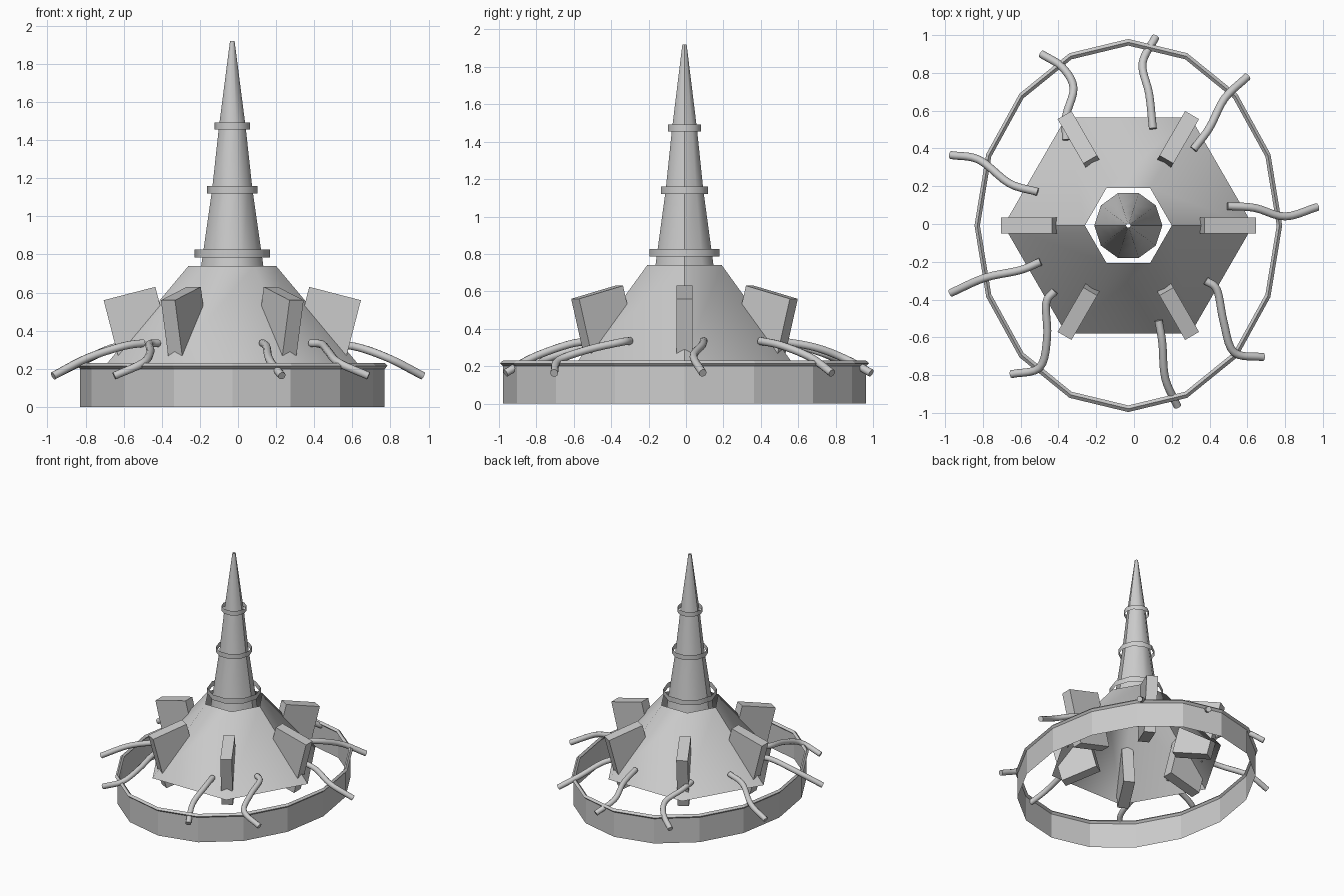
import bpy, bmesh, math
from mathutils import Matrix, Vector

if "Cube" in bpy.data.objects:
    bpy.data.objects.remove(bpy.data.objects["Cube"])

CX, CY = -0.03, -0.008
grey = bpy.data.materials.new("plain grey")
grey.diffuse_color = (0.6, 0.6, 0.6, 1)
grey.use_nodes = True
grey.node_tree.nodes["Principled BSDF"].inputs["Base Color"].default_value = grey.diffuse_color


def finish(bm, name, smooth=False):
    bmesh.ops.recalc_face_normals(bm, faces=bm.faces)
    for f in bm.faces:
        f.smooth = smooth
    me = bpy.data.meshes.new(name)
    bm.to_mesh(me)
    bm.free()
    me.materials.append(grey)
    ob = bpy.data.objects.new(name, me)
    bpy.context.collection.objects.link(ob)
    return ob


def lathe(name, profile, sides, smooth=False, closed=False, sx=1, sy=1, seam=False):
    """Open shell from (radius, z) points; the radius is scaled per axis."""
    bm = bmesh.new()
    rows = []
    for r, z in profile:
        angles = [2 * math.pi * i / sides for i in range(sides)]
        rows.append([bm.verts.new((CX + r * sx * math.cos(a), CY + r * sy * math.sin(a), z))
                     for a in angles])
    pairs = list(zip(rows, rows[1:]))
    if closed:
        pairs.append((rows[-1], rows[0]))
    for lo, hi in pairs:
        for i in range(sides):
            j = (i + 1) % sides
            bm.faces.new((lo[i], lo[j], hi[j], hi[i]))
    if seam:  # crease where the front and back halves meet
        for e in bm.edges:
            if all(abs(v.co.y - CY) < 1e-4 for v in e.verts):
                e.smooth = False
    return finish(bm, name, smooth)


# oval outer wall, one surface thick, with a diamond-section rim
lathe("oval_wall", [(1, 0), (1, 0.215)], 16, sx=0.80, sy=0.97)
rim = [(1.018, 0.215), (1, 0.230), (0.982, 0.215), (1, 0.200)]
lathe("oval_rim", rim, 16, closed=True, sx=0.80, sy=0.97)

# six-sided skirt, open at both ends
lathe("skirt", [(0.66, 0.225), (0.23, 0.74)], 6, smooth=True, seam=True)

# tapering spire and its loose bands
spire = [(0.18, 0.61), (0.163, 0.74), (0.106, 1.14), (0.070, 1.47), (0.012, 1.92)]
lathe("spire", spire, 10, smooth=True, seam=True)
for n, (r, z0, z1) in enumerate([(0.197, 0.785, 0.827), (0.133, 1.12, 1.16),
                                 (0.093, 1.455, 1.492)]):
    lathe(f"spire_band_{n + 1}", [(r, z0), (r, z1)], 10, smooth=True)

# six tilted fins through the corners of the skirt
LENGTH, HEIGHT, WIDTH, TILT = 0.28, 0.43, 0.085, math.radians(14.5)
for k in range(6):
    bm = bmesh.new()
    bmesh.ops.create_cube(bm, size=1)
    bmesh.ops.scale(bm, vec=(LENGTH, WIDTH, HEIGHT), verts=bm.verts)
    # outer top corner is the pivot
    bmesh.ops.translate(bm, vec=(-LENGTH / 2, 0, -HEIGHT / 2), verts=bm.verts)
    m = (Matrix.Translation((CX, CY, 0)) @ Matrix.Rotation(k * math.pi / 3, 4, 'Z')
         @ Matrix.Translation((0.675, 0, 0.56)) @ Matrix.Rotation(TILT, 4, 'Y'))
    bmesh.ops.transform(bm, matrix=m, verts=bm.verts)
    finish(bm, f"fin_{k + 1}")

# nine curling tentacles, root to tip in plan; height falls along the length
paths = [
    [(-.36, .445), (-.36, .57), (-.32, .72), (-.38, .83), (-.49, .90)],
    [(.10, .505), (.08, .69), (.045, .85), (.115, .99)],
    [(.315, .395), (.40, .51), (.48, .665), (.60, .78)],
    [(.495, .095), (.64, .085), (.80, .04), (.97, .09)],
    [(.38, -.30), (.44, -.35), (.475, -.52), (.53, -.68), (.685, -.705)],
    [(.13, -.51), (.15, -.63), (.165, -.815), (.23, -.965)],
    [(-.42, -.355), (-.465, -.42), (-.46, -.60), (-.50, -.76), (-.65, -.795)],
    [(-.495, -.20), (-.605, -.245), (-.79, -.285), (-.97, -.365)],
    [(-.51, .17), (-.66, .215), (-.82, .34), (-.97, .365)],
]


def spline(pts, steps=5):
    """Smooth path through the points."""
    p = [2 * pts[0] - pts[1]] + pts + [2 * pts[-1] - pts[-2]]
    out = []
    for i in range(1, len(p) - 2):
        a, b, c, d = p[i - 1:i + 3]
        for s in range(steps):
            t = s / steps
            out.append(0.5 * (2 * b + (c - a) * t + (2 * a - 5 * b + 4 * c - d) * t ** 2
                              + (3 * b - a - 3 * c + d) * t ** 3))
    return out + [pts[-1]]


for n, path in enumerate(paths):
    flat = [Vector(p) for p in path]
    run = [0.0]
    for a, b in zip(flat, flat[1:]):
        run.append(run[-1] + (b - a).length)
    pts = [Vector((p.x, p.y, 0.335 - 0.172 * (d / run[-1]) ** 1.6)) for p, d in zip(flat, run)]
    line = spline(pts)
    bm = bmesh.new()
    rows = []
    for i, p in enumerate(line):
        t = (line[min(i + 1, len(line) - 1)] - line[max(i - 1, 0)]).normalized()
        side = t.cross(Vector((0, 0, 1))).normalized()
        up = side.cross(t)
        rows.append([bm.verts.new(p + 0.021 * (side * math.cos(a) + up * math.sin(a)))
                     for a in [j * math.pi / 5 for j in range(10)]])
    for lo, hi in zip(rows, rows[1:]):
        for j in range(10):
            bm.faces.new((lo[j], lo[(j + 1) % 10], hi[(j + 1) % 10], hi[j]))
    caps = [bm.faces.new(rows[0]), bm.faces.new(rows[-1])]
    for f in caps:
        for e in f.edges:
            e.smooth = False
    finish(bm, f"tentacle_{n + 1}", smooth=True)
